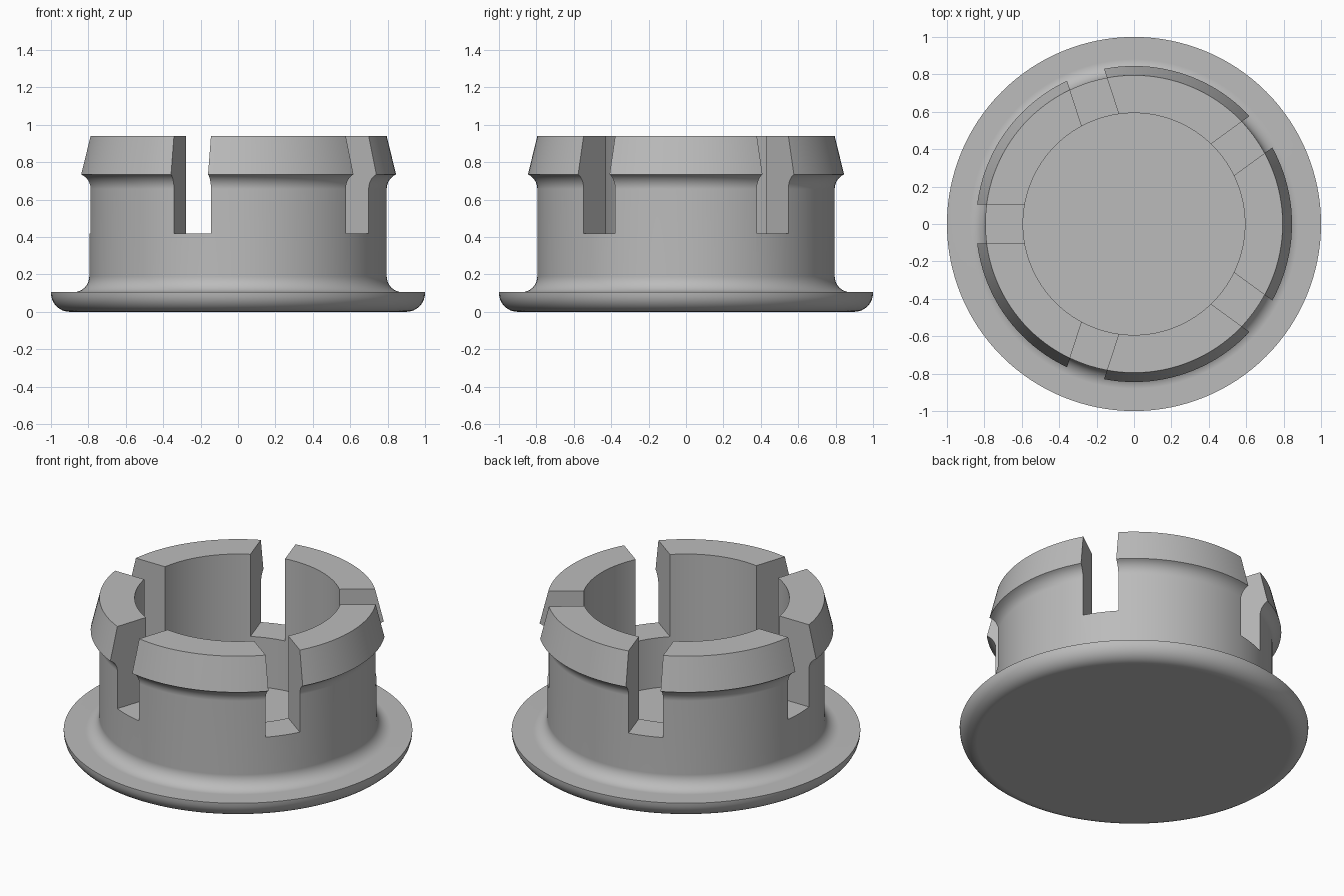
import bpy, bmesh
from math import radians, sin, cos, pi
from mathutils import Matrix

cube = bpy.data.objects.get("Cube")
if cube:
    bpy.data.objects.remove(cube, do_unlink=True)

grey = bpy.data.materials.new("plain grey")
grey.use_nodes = True
grey.diffuse_color = (0.5, 0.5, 0.5, 1)
grey.node_tree.nodes["Principled BSDF"].inputs["Base Color"].default_value = (0.5, 0.5, 0.5, 1)

SEGMENTS = 128
BORE, WALL, LIP = 0.593, 0.795, 0.845
FLANGE_TOP, SLOT_FLOOR, LIP_Z, TOP = 0.105, 0.42, 0.735, 0.94
FILLET = 0.085


def arc(cx, cz, r, start, end, steps=8):
    """Points of an arc in the radius/height plane, angles in degrees."""
    angles = [radians(start + (end - start) * i / steps) for i in range(steps + 1)]
    return [(cx + r * cos(a), cz + r * sin(a)) for a in angles]


def make_object(name, bm):
    bmesh.ops.recalc_face_normals(bm, faces=bm.faces)
    mesh = bpy.data.meshes.new(name)
    bm.to_mesh(mesh)
    bm.free()
    mesh.materials.append(grey)
    obj = bpy.data.objects.new(name, mesh)
    bpy.context.collection.objects.link(obj)
    return obj


# Half section: rounded flange, filleted wall, snap lip and blind bore
profile = [(0, 0)]
profile += arc(0.9, 0.1, 0.1, -90, 0)
profile += [(1.0, FLANGE_TOP)]
profile += arc(WALL + FILLET, FLANGE_TOP + FILLET, FILLET, 270, 180)
profile += arc(WALL + FILLET, LIP_Z - 0.078, FILLET, 180, 114.3)
profile += [(LIP, LIP_Z), (WALL, TOP), (BORE, TOP), (BORE, FLANGE_TOP), (0, FLANGE_TOP)]

bm = bmesh.new()
verts = [bm.verts.new((r, 0, z)) for r, z in profile]
edges = [bm.edges.new(pair) for pair in zip(verts, verts[1:])]
bmesh.ops.spin(bm, geom=verts + edges, cent=(0, 0, 0), axis=(0, 0, 1),
               angle=2 * pi, steps=SEGMENTS)
bmesh.ops.remove_doubles(bm, verts=bm.verts, dist=0.0005)
plug = make_object("snap_plug", bm)

# Five radial slots that part the wall into spring fingers
bm = bmesh.new()
for i in range(5):
    place = (Matrix.Rotation(radians(36 + 72 * i), 4, 'Z')
             @ Matrix.Translation((0.7, 0, SLOT_FLOOR + 0.4))
             @ Matrix.Diagonal((0.7, 0.208, 0.8, 1)))
    bmesh.ops.create_cube(bm, size=1, matrix=place)
cutter = make_object("slot_cutter", bm)
cutter.hide_render = True

bpy.ops.object.select_all(action='DESELECT')
bpy.context.view_layer.objects.active = plug
plug.select_set(True)
slots = plug.modifiers.new("slots", 'BOOLEAN')
slots.operation = 'DIFFERENCE'
slots.solver = 'EXACT'
slots.object = cutter
bpy.ops.object.modifier_apply(modifier=slots.name)
bpy.data.objects.remove(cutter, do_unlink=True)

# Smooth rounds with crisp rims and flat faces
bpy.ops.object.shade_smooth_by_angle(angle=radians(30))
weighted = plug.modifiers.new("flat_faces", 'WEIGHTED_NORMAL')
weighted.keep_sharp = True
